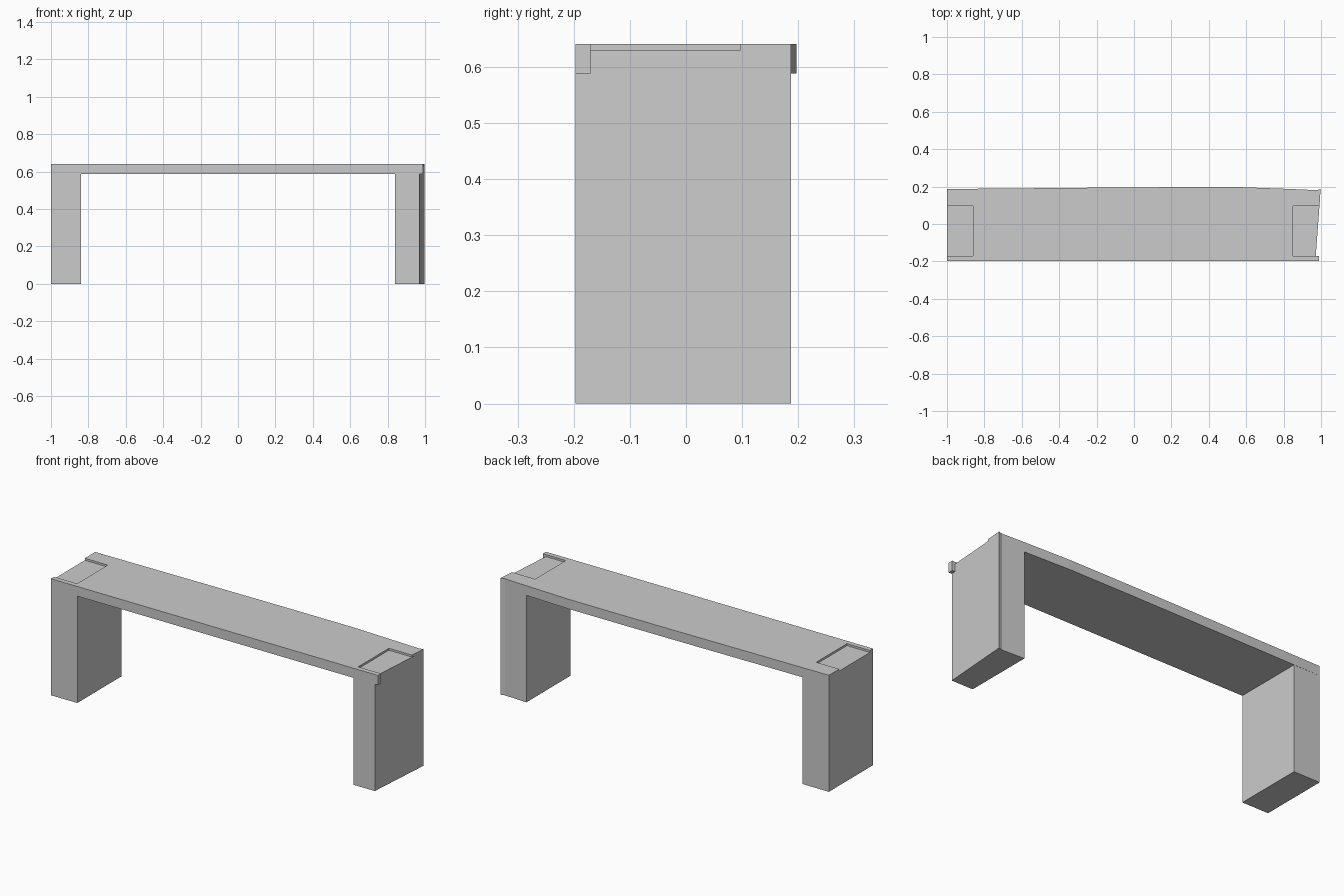
import bpy, bmesh

if "Cube" in bpy.data.objects:
    bpy.data.objects.remove(bpy.data.objects["Cube"])


def prism(name, outline, z0, z1):
    """Extrude a plan outline (counter-clockwise) from z0 up to z1."""
    bm = bmesh.new()
    base = bm.faces.new([bm.verts.new((x, y, z0)) for x, y in outline])
    ext = bmesh.ops.extrude_face_region(bm, geom=[base], use_keep_orig=True)
    verts = [g for g in ext["geom"] if isinstance(g, bmesh.types.BMVert)]
    bmesh.ops.translate(bm, vec=(0, 0, z1 - z0), verts=verts)
    bmesh.ops.recalc_face_normals(bm, faces=bm.faces)
    mesh = bpy.data.meshes.new(name)
    bm.to_mesh(mesh)
    bm.free()
    obj = bpy.data.objects.new(name, mesh)
    bpy.context.collection.objects.link(obj)
    return obj


FRONT, BACK = -0.197, 0.187
LEG_TOP, SLAB_BOTTOM, SLAB_TOP = 0.63, 0.588, 0.641

# Left leg: plain block
prism("left_leg", [(-1, FRONT), (-0.84, FRONT), (-0.84, BACK), (-1, BACK)], 0, LEG_TOP)

# Right leg: slanted outer side and slightly pinched back
prism("right_leg", [(0.84, FRONT), (0.97, FRONT), (0.998, BACK),
                    (0.975, 0.181), (0.84, BACK)], 0, LEG_TOP)

# Seat slab: bowed back edge, notched at both ends around the leg tops
prism("seat_slab", [
    (-1, FRONT), (0.99, FRONT), (0.99, -0.17), (0.972, -0.17),
    (0.85, -0.17), (0.85, 0.097), (0.991, 0.097), (0.998, BACK),
    (0.975, 0.181), (0.84, 0.187), (0.57, 0.197), (0.22, 0.197),
    (-0.12, 0.195), (-0.55, 0.191), (-1, BACK),
    (-1, 0.097), (-0.86, 0.097), (-0.86, -0.17), (-1, -0.17),
], SLAB_BOTTOM, SLAB_TOP)
